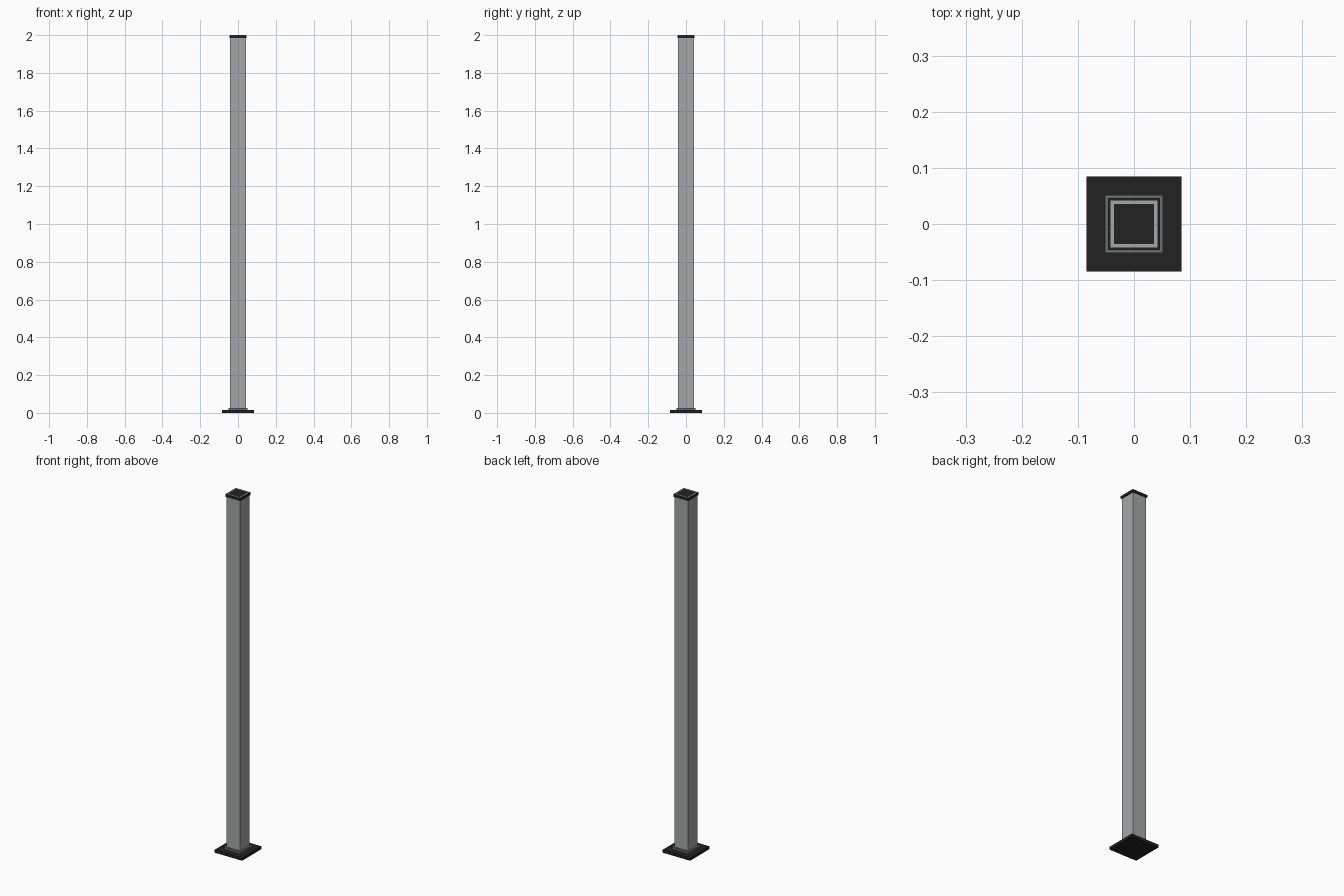
import bpy
import bmesh

cube = bpy.data.objects.get("Cube")
if cube:
    bpy.data.objects.remove(cube, do_unlink=True)


def material(name, rgb):
    m = bpy.data.materials.new(name)
    m.use_nodes = True
    m.diffuse_color = (*rgb, 1)
    m.node_tree.nodes["Principled BSDF"].inputs["Base Color"].default_value = (*rgb, 1)
    return m


black = material("black plastic", (0.016, 0.016, 0.016))
grey = material("brushed grey metal", (0.37, 0.39, 0.39))
dark_grey = material("dark grey metal", (0.15, 0.16, 0.16))


def finish(name, bm, mat):
    bmesh.ops.recalc_face_normals(bm, faces=bm.faces)
    mesh = bpy.data.meshes.new(name)
    bm.to_mesh(mesh)
    bm.free()
    mesh.materials.append(mat)
    obj = bpy.data.objects.new(name, mesh)
    bpy.context.collection.objects.link(obj)
    return obj


def square(bm, half, z):
    return [bm.verts.new((x * half, y * half, z))
            for x, y in ((-1, -1), (1, -1), (1, 1), (-1, 1))]


def slab(name, half, z0, z1, mat):
    """Solid square block."""
    bm = bmesh.new()
    face = bm.faces.new(square(bm, half, z0))
    top = bmesh.ops.extrude_face_region(bm, geom=[face])["geom"]
    for v in top:
        if isinstance(v, bmesh.types.BMVert):
            v.co.z = z1
    return finish(name, bm, mat)


def frame(name, outer, inner, z0, z1, mat):
    """Hollow square tube with walls between inner and outer."""
    bm = bmesh.new()
    loops = [square(bm, h, z) for h, z in
             ((outer, z0), (outer, z1), (inner, z1), (inner, z0))]
    for a, b in zip(loops, loops[1:] + loops[:1]):
        for i in range(4):
            j = (i + 1) % 4
            bm.faces.new((a[i], a[j], b[j], b[i]))
    return finish(name, bm, mat)


# Foot: flat plate with a collar around the post
slab("base_plate", 0.085, 0, 0.016, black)
frame("base_collar", 0.0515, 0.041, 0.016, 0.027, dark_grey)

# Post: square tube
frame("post_tube", 0.0415, 0.036, 0.016, 1.99, grey)

# Cap: black lid with a thin metal frame set in its top
slab("top_cap", 0.0462, 1.985, 1.999, black)
frame("cap_inlay", 0.0415, 0.036, 1.995, 2.0, grey)
